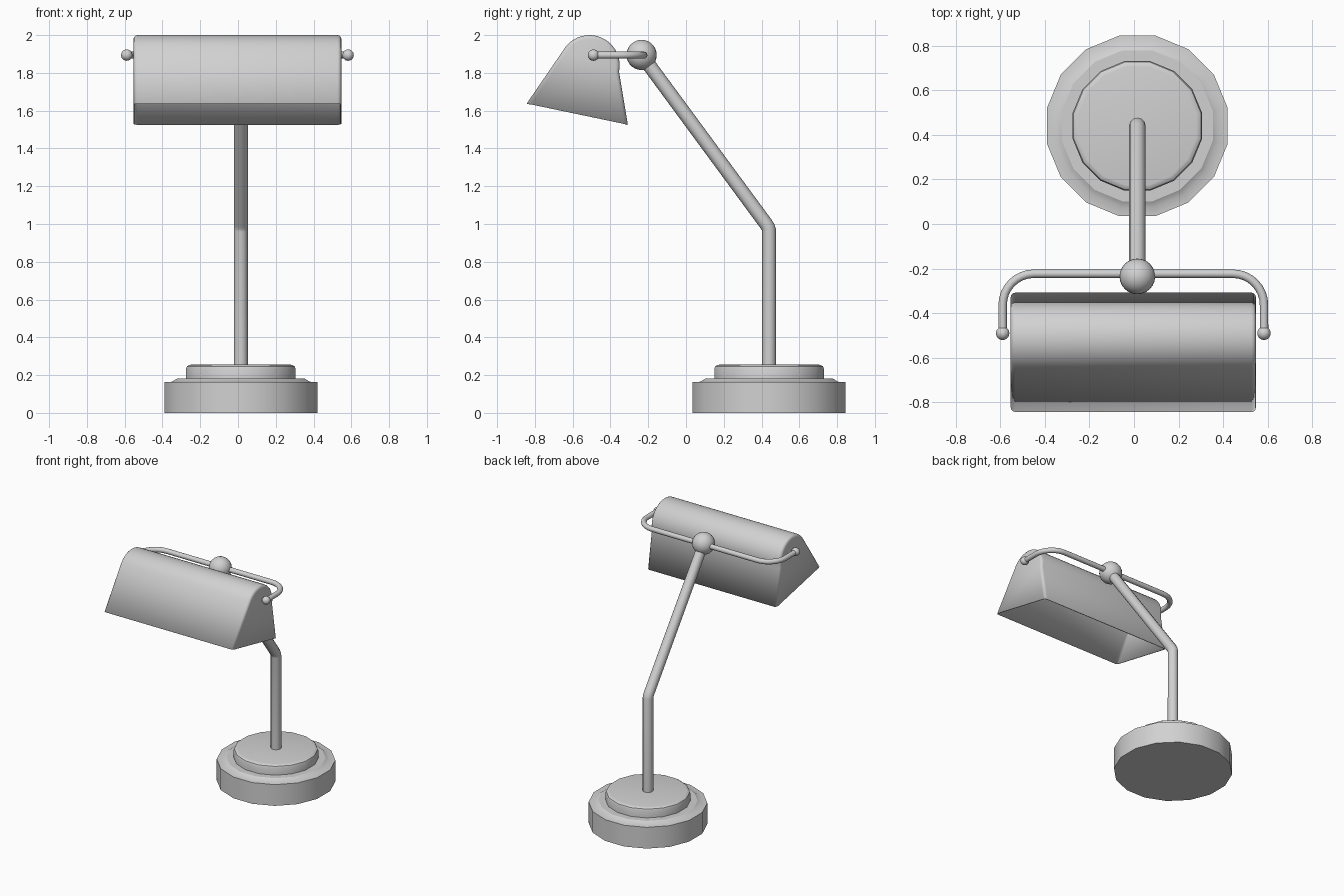
import bpy, bmesh
from math import sin, cos, pi, radians
from mathutils import Vector

cube = bpy.data.objects.get("Cube")
if cube:
    bpy.data.objects.remove(cube, do_unlink=True)

grey = bpy.data.materials.new("light_grey")
grey.use_nodes = True
grey.diffuse_color = (0.64, 0.64, 0.64, 1)
grey.node_tree.nodes["Principled BSDF"].inputs["Base Color"].default_value = grey.diffuse_color


def finish(obj, angle=30):
    """Colour an object and smooth its gentle edges."""
    obj.data.materials.clear()
    obj.data.materials.append(grey)
    bpy.ops.object.select_all(action='DESELECT')
    obj.select_set(True)
    bpy.context.view_layer.objects.active = obj
    bpy.ops.object.shade_smooth_by_angle(angle=radians(angle))
    return obj


def from_bmesh(name, bm):
    bmesh.ops.recalc_face_normals(bm, faces=bm.faces)
    mesh = bpy.data.meshes.new(name)
    bm.to_mesh(mesh)
    bm.free()
    obj = bpy.data.objects.new(name, mesh)
    bpy.context.collection.objects.link(obj)
    return obj


def lathe(name, profile, centre, sides=16):
    """Turn (radius, height) points about a vertical axis, capped at both ends."""
    bm = bmesh.new()
    rings = []
    for r, z in profile:
        angles = [(i + 0.5) * 2 * pi / sides for i in range(sides)]
        rings.append([bm.verts.new((centre[0] + r * cos(a), centre[1] + r * sin(a), z))
                      for a in angles])
    for low, high in zip(rings, rings[1:]):
        for i in range(sides):
            j = (i + 1) % sides
            bm.faces.new((low[i], low[j], high[j], high[i]))
    bm.faces.new(rings[0])
    bm.faces.new(rings[-1])
    return finish(from_bmesh(name, bm))


def tube(name, points, radius):
    """Sweep a round tube along a path."""
    curve = bpy.data.curves.new(name, 'CURVE')
    curve.dimensions = '3D'
    curve.bevel_depth = radius
    curve.bevel_resolution = 4
    curve.use_fill_caps = True
    spline = curve.splines.new('POLY')
    spline.points.add(len(points) - 1)
    for p, co in zip(spline.points, points):
        p.co = (*co, 1)
    obj = bpy.data.objects.new(name, curve)
    bpy.context.collection.objects.link(obj)
    bpy.ops.object.select_all(action='DESELECT')
    obj.select_set(True)
    bpy.context.view_layer.objects.active = obj
    bpy.ops.object.convert(target='MESH')
    return finish(bpy.context.object, 40)


def ball(name, centre, radius):
    bpy.ops.mesh.primitive_uv_sphere_add(segments=24, ring_count=14, radius=radius, location=centre)
    bpy.context.object.name = name
    return finish(bpy.context.object)


# Stepped base
foot = (0.015, 0.44)
lathe("base", [(0.413, 0), (0.413, 0.163), (0.372, 0.165), (0.345, 0.181), (0.25, 0.181)], foot)
lathe("base_plate", [(0.296, 0.175), (0.296, 0.233), (0.291, 0.246), (0.28, 0.253), (0.27, 0.255)], foot)

# Bent arm and its pivot
pivot = Vector((0.015, -0.235, 1.895))
tube("arm", [(*foot, 0.24), (*foot, 0.965), (0.015, 0.434, 0.985), (0.015, 0.421, 1.004), pivot], 0.037)
ball("pivot_ball", pivot, 0.08)

# Yoke with rounded corners, mirrored about the middle of the shade
mid, half, back, tip, bend, height = -0.003, 0.586, -0.223, -0.49, 0.14, 1.894
side = [(half, tip)]
for i in range(9):
    a = i * pi / 16
    side.append((half - bend + bend * cos(a), back - bend + bend * sin(a)))
path = [(mid + x, y, height) for x, y in side]
path += [(mid - x, y, height) for x, y in reversed(side)]
tube("yoke", path, 0.019)
for label, s in (("left", 1), ("right", -1)):
    ball("yoke_knob_" + label, (mid + s * half, tip, height), 0.03)

# Open-bottomed shade: straight panels joined by a rounded ridge
outline = [(-0.308, 1.526)]
for i in range(19):
    a = radians(-12 + i * 9)
    outline.append((-0.511 + 0.16 * cos(a), 1.84 + 0.16 * sin(a)))
outline.append((-0.843, 1.638))
bm = bmesh.new()
ends = [[bm.verts.new((mid + s * 0.55, y, z)) for y, z in outline] for s in (1, -1)]
caps = [bm.faces.new(e) for e in ends]
for i in range(len(outline) - 1):
    bm.faces.new((ends[0][i], ends[0][i + 1], ends[1][i + 1], ends[1][i]))
rims = [e for e in bm.edges if len(e.link_faces) == 2 and any(f in caps for f in e.link_faces)]
bmesh.ops.recalc_face_normals(bm, faces=bm.faces)
bmesh.ops.bevel(bm, geom=rims, offset=0.02, segments=3, profile=0.5, affect='EDGES')
# Face the open shell outwards
shade = from_bmesh("shade", bm)
ridge = max(shade.data.polygons, key=lambda p: p.center.z)
if ridge.normal.z < 0:
    shade.data.flip_normals()
finish(shade, 35)
wall = shade.modifiers.new("wall", 'SOLIDIFY')
wall.thickness = 0.006
wall.offset = -1
